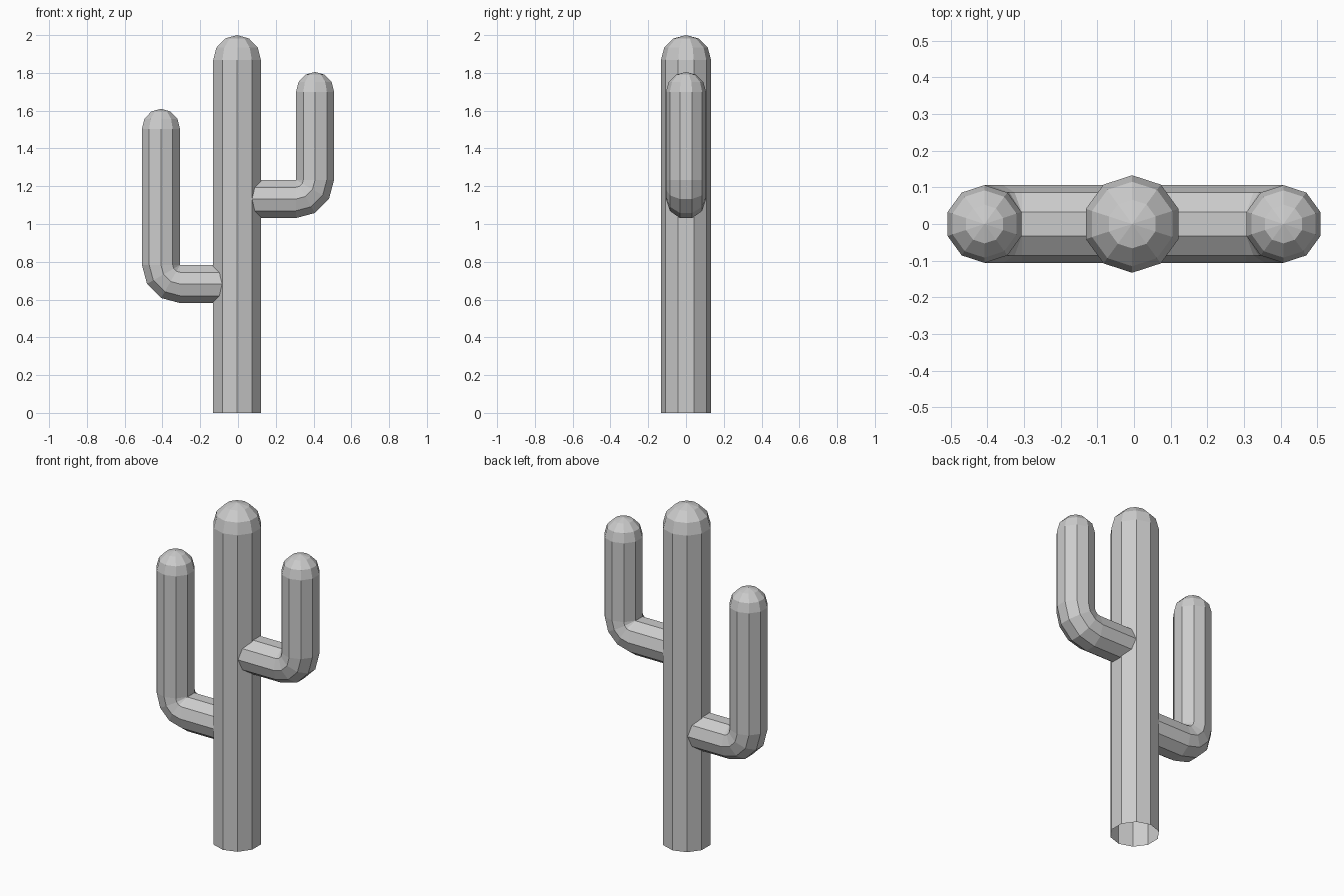
import bpy, bmesh, math
from mathutils import Vector

cube = bpy.data.objects.get("Cube")
if cube:
    bpy.data.objects.remove(cube, do_unlink=True)

SIDES = 10
CAP_STEPS = 3
BEND_STEPS = 3

# Single flat colour
grey = bpy.data.materials.new("plain grey")
grey.use_nodes = True
colour = (0.6, 0.6, 0.6, 1)
grey.diffuse_color = colour
grey.node_tree.nodes["Principled BSDF"].inputs["Base Color"].default_value = colour


def tube(name, stations, tip):
    """Skin ten-sided rings along stations of (centre, in-plane normal, radius), open at the start."""
    bm = bmesh.new()
    rings = []
    for centre, normal, radius in stations:
        ring = []
        for i in range(SIDES):
            a = math.pi / 2 + math.tau * i / SIDES
            offset = normal * math.cos(a) + Vector((0, 1, 0)) * math.sin(a)
            ring.append(bm.verts.new(centre + offset * radius))
        rings.append(ring)
    for low, high in zip(rings, rings[1:]):
        for i in range(SIDES):
            j = (i + 1) % SIDES
            bm.faces.new((low[i], low[j], high[j], high[i]))
    top = bm.verts.new(tip)
    for i in range(SIDES):
        bm.faces.new((rings[-1][i], rings[-1][(i + 1) % SIDES], top))
    bmesh.ops.recalc_face_normals(bm, faces=bm.faces)
    # Make sure the open shell faces outwards
    bm.normal_update()
    if max(bm.faces, key=lambda f: f.calc_center_median().z).normal.z < 0:
        bmesh.ops.reverse_faces(bm, faces=bm.faces)
    mesh = bpy.data.meshes.new(name)
    bm.to_mesh(mesh)
    bm.free()
    mesh.materials.append(grey)
    obj = bpy.data.objects.new(name, mesh)
    bpy.context.collection.objects.link(obj)


def dome(x, top, radius, normal):
    """Stations of a rounded cap, from its rim upwards."""
    out = []
    for k in range(CAP_STEPS):
        a = math.pi / 2 * k / CAP_STEPS
        z = top - radius + radius * math.sin(a)
        out.append((Vector((x, 0, z)), normal, radius * math.cos(a)))
    return out


def arm(name, side, height, top):
    """Horizontal stub, quarter bend and upright with a rounded cap."""
    radius, reach, bend = 0.106, 0.408, 0.102
    stations = [(Vector((side * 0.05, 0, height)), Vector((0, 0, -1)), radius)]
    for k in range(BEND_STEPS + 1):
        a = math.pi / 2 * k / BEND_STEPS
        normal = Vector((side * math.sin(a), 0, -math.cos(a)))
        pivot = Vector((side * (reach - bend), 0, height + bend))
        stations.append((pivot + normal * bend, normal, radius))
    stations += dome(side * reach, top, radius, Vector((side, 0, 0)))
    tube(name, stations, (side * reach, 0, top))


# Trunk, open underneath
axis = Vector((1, 0, 0))
tube("trunk", [(Vector((-0.005, 0, 0)), axis, 0.133)] + dome(-0.005, 2.0, 0.133, axis),
     (-0.005, 0, 2.0))

# Arms
arm("left_arm", 1, 1.132, 1.805)
arm("right_arm", -1, 0.682, 1.61)
